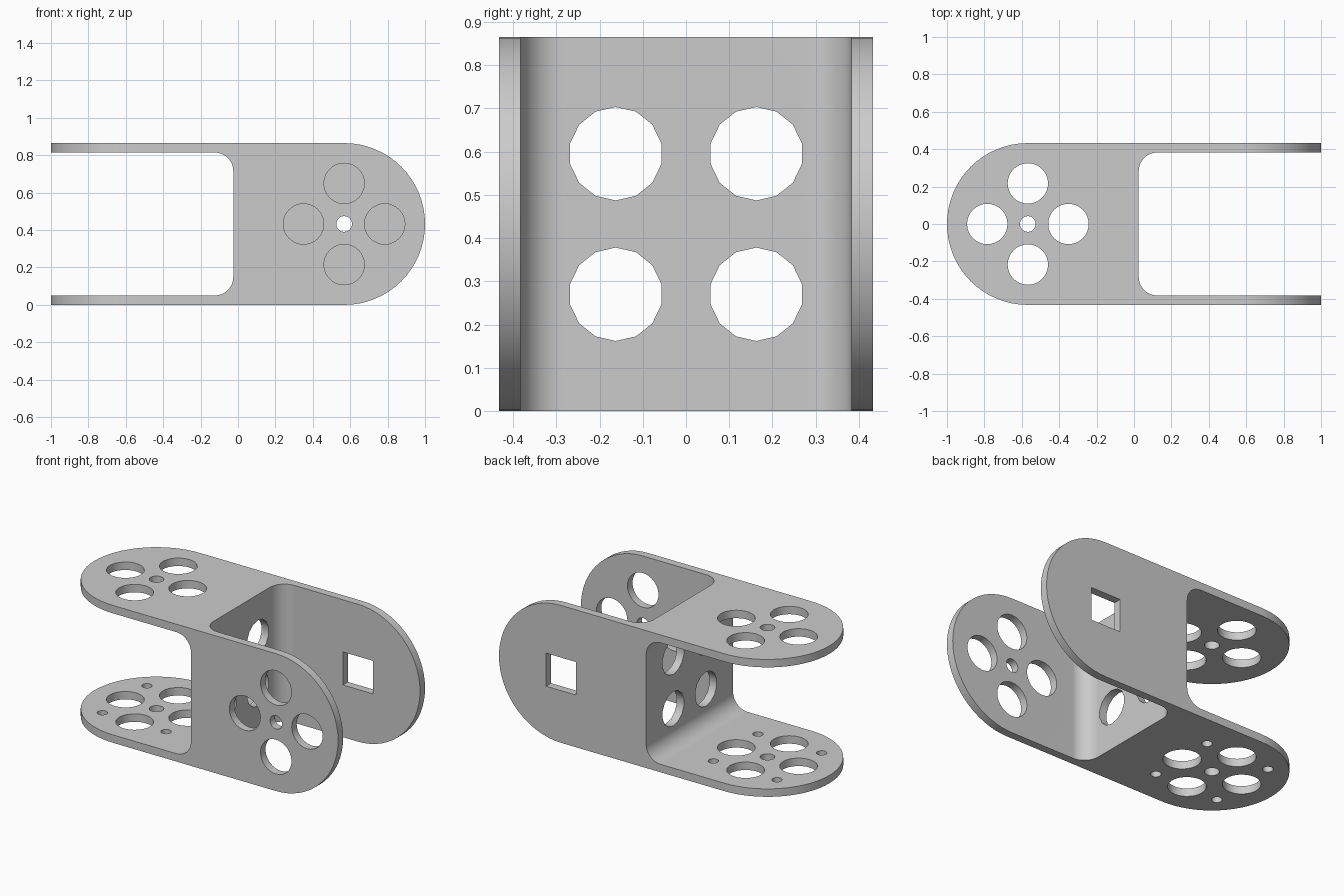
import bpy, bmesh
from math import sin, cos, pi, radians

cube = bpy.data.objects.get("Cube")
if cube:
    bpy.data.objects.remove(cube, do_unlink=True)

R = 0.4325           # half width and end radius
MID = R              # height of the centre line
END = 1 - R          # distance of the round ends' centres
T = 0.05             # sheet thickness
FILLET = 0.1

metal = bpy.data.materials.new("grey metal")
metal.use_nodes = True
grey = (0.6, 0.6, 0.6, 1)
metal.diffuse_color = grey
metal.node_tree.nodes["Principled BSDF"].inputs["Base Color"].default_value = grey


def arc(cx, cy, r, a0, a1, n):
    return [(cx + r * cos(a0 + (a1 - a0) * i / n), cy + r * sin(a0 + (a1 - a0) * i / n))
            for i in range(n + 1)]


def prism(name, points, axis, lo, hi):
    """Extrude a 2D outline along an axis."""
    place = {"x": lambda u, v, w: (w, u, v),
             "y": lambda u, v, w: (u, w, v),
             "z": lambda u, v, w: (u, v, w)}[axis]
    bm = bmesh.new()
    rings = [[bm.verts.new(place(u, v, w)) for u, v in points] for w in (lo, hi)]
    for ring in rings:
        bm.faces.new(ring)
    for i in range(len(points)):
        j = (i + 1) % len(points)
        bm.faces.new((rings[0][i], rings[0][j], rings[1][j], rings[1][i]))
    bmesh.ops.recalc_face_normals(bm, faces=bm.faces)
    mesh = bpy.data.meshes.new(name)
    bm.to_mesh(mesh)
    bm.free()
    mesh.materials.append(metal)
    obj = bpy.data.objects.new(name, mesh)
    bpy.context.collection.objects.link(obj)
    return obj


def combine(obj, cutter, operation="DIFFERENCE"):
    mod = obj.modifiers.new("cut", "BOOLEAN")
    mod.operation = operation
    mod.solver = "EXACT"
    mod.object = cutter
    bpy.context.view_layer.objects.active = obj
    bpy.ops.object.modifier_apply(modifier=mod.name)
    bpy.data.objects.remove(cutter, do_unlink=True)


def stadium(side, mid):
    """Outline with one round end on the given side."""
    pts = arc(END, 0, R, -pi / 2, pi / 2, 32) + [(-1.2, R), (-1.2, -R)]
    return [(side * u, v + mid) for u, v in pts]


def slot(side, mid):
    """Outline of the gap between two arms, with filleted inner corners."""
    h, c = R - T, T / 2 + FILLET
    pts = arc(c, h - FILLET, FILLET, pi / 2, pi, 8)
    pts += arc(c, FILLET - h, FILLET, pi, 1.5 * pi, 8)
    pts += [(1.3, -h), (1.3, h)]
    return [(side * u, v + mid) for u, v in pts]


def hole(axis, u, v, r, lo, hi, n=32):
    pts = arc(u, v, r, pi / 2, pi / 2 + 2 * pi, n)[:-1]
    combine(frame, prism("hole_cutter", pts, axis, lo, hi))


# Body: left-right arms crossed at right angles around a shared web
frame = prism("bracket_frame", stadium(-1, 0), "z", 0 - T, 2 * R + T)
combine(frame, prism("end_cutter", stadium(1, MID), "y", -R - T, R + T), "INTERSECT")
combine(frame, prism("slot_cutter", slot(-1, MID), "y", -1, 1))
combine(frame, prism("slot_cutter", slot(1, 0), "z", -1, 2))

# Large mounting holes and pivot hole in the front, top and bottom arms
OFF, BIG, PIVOT = 0.217, 0.108, 0.042
for du, dv, r in ((OFF, 0, BIG), (-OFF, 0, BIG), (0, OFF, BIG), (0, -OFF, BIG), (0, 0, PIVOT)):
    hole("z", -END + du, dv, r, -1, 2)
    hole("y", END + du, MID + dv, r, -1, 0)

# Small screw holes in the bottom arm, and the four web holes
for su in (-1, 1):
    for sv in (-1, 1):
        hole("z", -END + su * 0.222, sv * 0.222, 0.03, -1, MID, 20)
        hole("x", su * 0.1625, MID + sv * 0.1625, BIG, -0.3, 0.3, 14)

# Square window in the back arm
S = 0.104
square = [(END + a * S, MID + b * S) for a, b in ((-1, -1), (1, -1), (1, 1), (-1, 1))]
combine(frame, prism("window_cutter", square, "y", 0, 1))

# Smooth rounded surfaces, crisp sheet edges
bpy.ops.object.select_all(action="DESELECT")
frame.select_set(True)
bpy.context.view_layer.objects.active = frame
bpy.ops.object.shade_smooth_by_angle(angle=radians(30))
weighted = frame.modifiers.new("weighted_normals", "WEIGHTED_NORMAL")
weighted.keep_sharp = True
